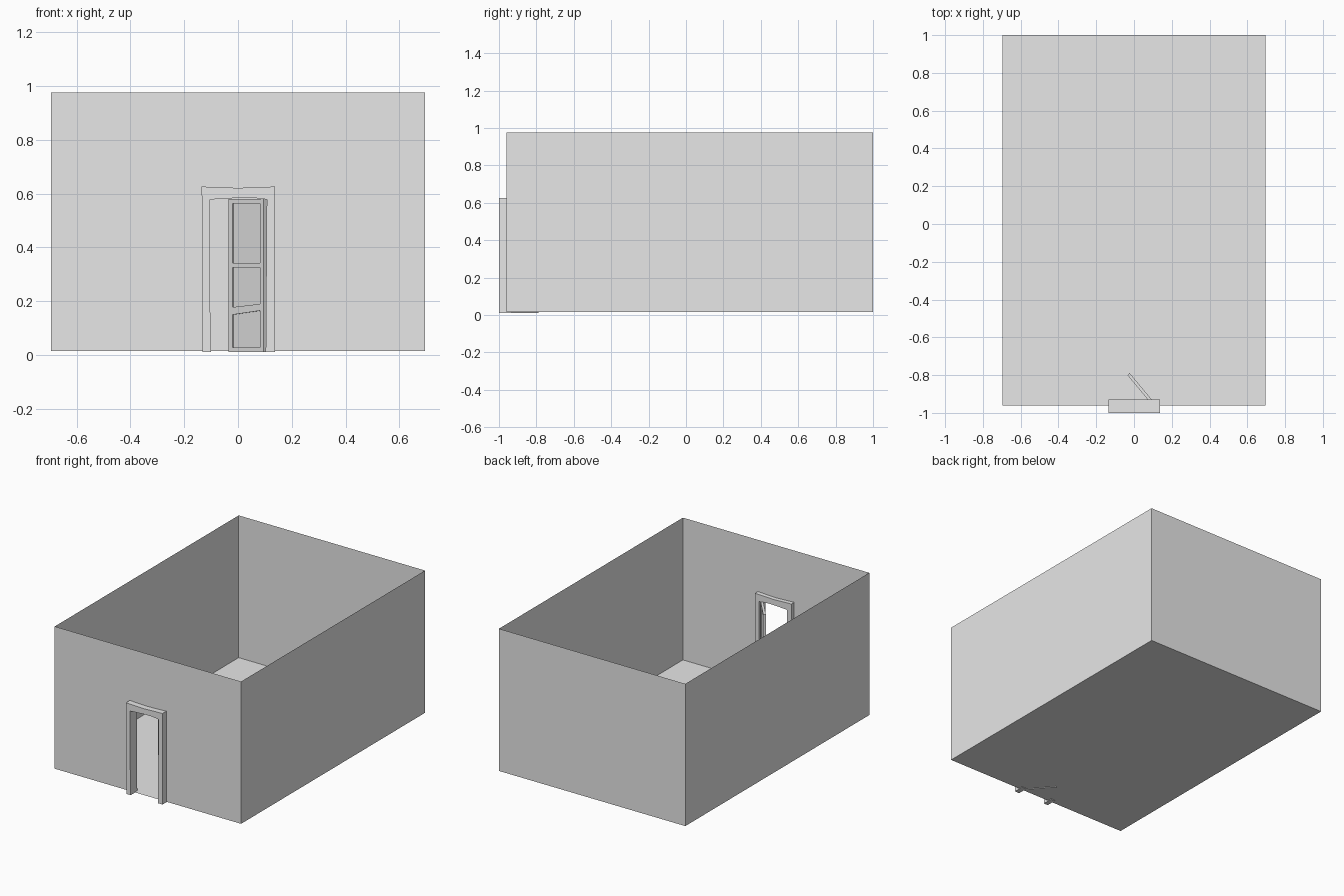
import bpy
import bmesh
from mathutils import Matrix, Vector

if "Cube" in bpy.data.objects:
    bpy.data.objects.remove(bpy.data.objects["Cube"], do_unlink=True)

GREY = (0.8, 0.8, 0.8, 1.0)
grey = bpy.data.materials.new("plain_grey")
grey.use_nodes = True
grey.diffuse_color = GREY
grey.node_tree.nodes["Principled BSDF"].inputs["Base Color"].default_value = GREY


def finish(name, bm, matrix=None):
    mesh = bpy.data.meshes.new(name)
    bm.to_mesh(mesh)
    bm.free()
    mesh.materials.append(grey)
    obj = bpy.data.objects.new(name, mesh)
    bpy.context.collection.objects.link(obj)
    if matrix:
        obj.matrix_world = matrix
    return obj


def prism(name, outline, y0, y1, matrix=None):
    """Extrude an (x, z) outline from y0 to y1."""
    bm = bmesh.new()
    face = bm.faces.new([bm.verts.new((x, y0, z)) for x, z in outline])
    moved = bmesh.ops.extrude_face_region(bm, geom=[face], use_keep_orig=True)["geom"]
    bmesh.ops.translate(bm, vec=(0, y1 - y0, 0),
                        verts=[g for g in moved if isinstance(g, bmesh.types.BMVert)])
    bmesh.ops.recalc_face_normals(bm, faces=bm.faces)
    return finish(name, bm, matrix)


def sheet(name, points):
    bm = bmesh.new()
    bm.faces.new([bm.verts.new(p) for p in points])
    return finish(name, bm)


# Room shell: single-sheet floor and walls, open at the top
W, FRONT, BACK, LOW, HIGH = 0.695, -0.96, 1.0, 0.016, 0.975
corners = [(-W, FRONT), (W, FRONT), (W, BACK), (-W, BACK)]
sheet("floor", [(x, y, LOW) for x, y in corners])
for i, name in ((1, "left_wall"), (2, "back_wall"), (3, "right_wall")):
    a, b = corners[i], corners[(i + 1) % 4]
    sheet(name, [(*a, LOW), (*b, LOW), (*b, HIGH), (*a, HIGH)])

# Front wall with the doorway left open
gap, gap_top = 0.12, 0.6
wall = [(-W, LOW), (-gap, LOW), (-gap, gap_top), (gap, gap_top),
        (gap, LOW), (W, LOW), (W, HIGH), (-W, HIGH)]
sheet("front_wall", [(x, FRONT, z) for x, z in wall])

# Slightly uneven door frame
BASE = 0.012
prism("door_frame", [
    (-0.131, BASE), (-0.132, 0.3), (-0.135, 0.626), (0, 0.621), (0.137, 0.626),
    (0.137, BASE), (0.103, BASE), (0.107, 0.578), (0.06, 0.584), (0, 0.584),
    (-0.104, 0.578), (-0.104, 0.2), (-0.1, BASE)], -1.0, -0.93)

# Door leaf, ajar: local x runs from hinge to free edge, local y is thickness
along = Vector((-0.64, 0.768, 0)).normalized()
through = Vector((-along.y, along.x, 0)) * -1
hinge = Matrix.Translation((0.095, -0.956, 0)) @ Matrix(
    (along, through, (0, 0, 1))).transposed().to_4x4()
LENGTH, THICK, STILE, TOP = 0.203, 0.016, 0.022, 0.58


def board(name, x0, x1, bottom, top, y0=0.0, y1=THICK):
    """Board with (hinge side, free side) heights for its lower and upper edge."""
    prism(name, [(x0, bottom[0]), (x1, bottom[1]), (x1, top[1]), (x0, top[0])],
          y0, y1, hinge)


board("hinge_stile", 0, STILE, (BASE, BASE), (TOP, TOP))
board("free_stile", LENGTH - STILE, LENGTH, (BASE, BASE), (TOP, TOP))
rails = {
    "bottom_rail": ((BASE, BASE), (0.028, 0.028)),
    "lower_rail": ((0.165, 0.15), (0.19, 0.178)),
    "upper_rail": ((0.325, 0.325), (0.342, 0.342)),
    "top_rail": ((0.564, 0.564), (TOP, TOP)),
}
for name, (bottom, top) in rails.items():
    board(name, STILE, LENGTH - STILE, bottom, top)
board("door_panel", STILE, LENGTH - STILE, (0.02, 0.02), (0.57, 0.57), 0.005, THICK - 0.005)
